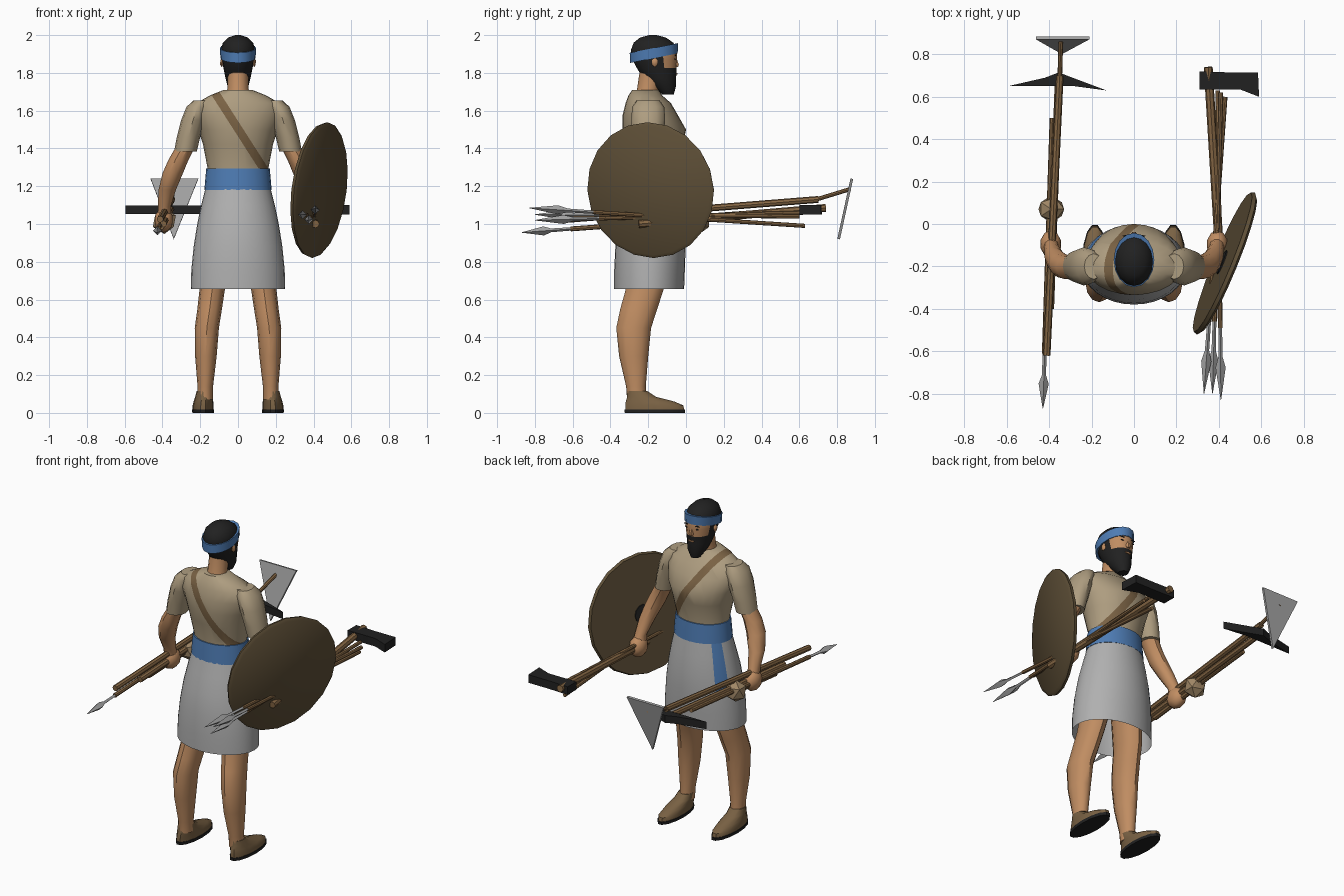
import bpy, bmesh, math
from mathutils import Vector, Matrix

cube = bpy.data.objects.get("Cube")
if cube:
    bpy.data.objects.remove(cube, do_unlink=True)


def paint(name, *rgb):
    lin = [(c / 255 / 12.92) if c < 11 else ((c / 255 + 0.055) / 1.055) ** 2.4 for c in rgb]
    m = bpy.data.materials.new(name)
    m.use_nodes = True
    m.diffuse_color = (*lin, 1)
    m.node_tree.nodes["Principled BSDF"].inputs["Base Color"].default_value = (*lin, 1)
    return m


SKIN = paint("skin", 192, 141, 98)
TUNIC = paint("tan cloth", 174, 157, 128)
LINEN = paint("pale linen", 176, 176, 176)
BLUE = paint("blue cloth", 78, 124, 180)
BLACK = paint("black", 33, 33, 33)
LEATHER = paint("leather", 122, 98, 68)
WOOD = paint("wood", 134, 103, 68)
STEEL = paint("steel", 165, 165, 165)
HIDE = paint("shield brown", 94, 79, 55)
STONE = paint("stone", 160, 135, 102)


def finish(name, bm, *mats, rule=None, angle=40):
    """Turn a bmesh into an object; rule(face centre) picks the material slot."""
    bmesh.ops.recalc_face_normals(bm, faces=bm.faces)
    for f in bm.faces:
        f.smooth = True
        if rule:
            f.material_index = int(rule(f.calc_center_median()))
    me = bpy.data.meshes.new(name)
    bm.to_mesh(me)
    bm.free()
    for m in mats:
        me.materials.append(m)
    me.set_sharp_from_angle(angle=math.radians(angle))
    ob = bpy.data.objects.new(name, me)
    bpy.context.collection.objects.link(ob)
    return ob


def loft(rings, sides=16, slope=0, caps=True):
    """Skin horizontal ellipses given as (z, x, y, rx, ry)."""
    bm = bmesh.new()
    loops = []
    for z, x, y, rx, ry in rings:
        turn = [2 * math.pi * i / sides for i in range(sides)]
        loops.append([bm.verts.new((x + rx * math.cos(a), y + ry * math.sin(a),
                                    z + slope * ry * math.sin(a))) for a in turn])
    for a, b in zip(loops, loops[1:]):
        for i in range(sides):
            j = (i + 1) % sides
            bm.faces.new((a[i], a[j], b[j], b[i]))
    if caps:
        bm.faces.new(loops[0])
        bm.faces.new(loops[-1])
    return bm


def spindle(name, a, b, profile, mat, sides=8):
    """Turned shape from a to b; profile lists (fraction along, radius)."""
    a, b = Vector(a), Vector(b)
    d = b - a
    bm = loft([(t * d.length, 0, 0, r, r) for t, r in profile], sides)
    bm.transform(Matrix.Translation(a) @ d.to_track_quat('Z', 'Y').to_matrix().to_4x4())
    return finish(name, bm, mat)


def rod(name, a, b, r, mat=WOOD, sides=8):
    return spindle(name, a, b, [(0, r), (1, r)], mat, sides)


def plate(name, pts, depth, mat):
    """Flat outline thickened along the depth vector."""
    bm = bmesh.new()
    d = Vector(depth)
    face = bm.faces.new([bm.verts.new(Vector(p) - d / 2) for p in pts])
    new = bmesh.ops.extrude_face_region(bm, geom=[face])["geom"]
    bmesh.ops.translate(bm, vec=d, verts=[v for v in new if isinstance(v, bmesh.types.BMVert)])
    return finish(name, bm, mat)


def ball(name, at, size, mat, detail=2):
    bm = bmesh.new()
    bmesh.ops.create_icosphere(bm, subdivisions=detail, radius=1)
    bm.transform(Matrix.Translation(at) @ Matrix.Diagonal((*size, 1)))
    return finish(name, bm, mat)


# Torso, cut along a diagonal shoulder strap
torso = loft([(1.2, 0, -.17, .165, .13), (1.3, 0, -.17, .162, .125), (1.42, 0, -.17, .185, .155),
              (1.5, 0, -.168, .21, .168), (1.58, 0, -.19, .235, .145), (1.64, 0, -.2, .22, .12),
              (1.68, 0, -.215, .15, .09), (1.71, 0, -.215, .075, .07)], 24)
strap_n = Vector((.842, 0, .54))
strap_d, strap_w = .812, .022
for s in (-1, 1):
    bmesh.ops.bisect_plane(torso, geom=torso.verts[:] + torso.edges[:] + torso.faces[:],
                           plane_co=strap_n * (strap_d + s * strap_w), plane_no=strap_n)
finish("tunic", torso, TUNIC, LEATHER,
       rule=lambda c: abs(strap_n.dot(c) - strap_d) < strap_w and c.z < 1.705)

# Belt, and a skirt with a hanging sash end at the wearer's side
finish("belt", loft([(1.18, 0, -.17, .178, .14), (1.24, 0, -.17, .173, .136),
                     (1.295, 0, -.17, .168, .132)], 24), BLUE)


def on_sash(c):
    a = math.degrees(math.atan2((c.y + .18) / .17, c.x / .21))
    return c.z > .88 and 133 < a < 158


finish("skirt", loft([(.655, 0, -.195, .25, .185), (.76, 0, -.193, .247, .187), (.88, 0, -.188, .235, .186),
                      (1.0, 0, -.182, .216, .175), (1.1, 0, -.175, .195, .155),
                      (1.2, 0, -.17, .17, .135)], 32, caps=False), LINEN, BLUE, rule=on_sash)

# Neck and head: black hair and beard around a bare face
finish("neck", loft([(1.66, 0, -.21, .07, .065), (1.72, 0, -.2, .055, .058),
                     (1.81, 0, -.18, .055, .065)], 12), SKIN)
finish("head", loft([(1.685, 0, -.095, .028, .03), (1.73, 0, -.115, .055, .062), (1.775, 0, -.14, .067, .088),
                     (1.825, 0, -.155, .077, .105), (1.87, 0, -.165, .086, .118),
                     (1.92, 0, -.17, .092, .122), (1.96, 0, -.172, .08, .105),
                     (1.987, 0, -.175, .052, .068), (2.0, 0, -.175, .015, .02)], 16),
       BLACK, SKIN, rule=lambda c: c.y > -.13 and 1.826 < c.z < 1.92)
finish("headband", loft([(1.878, 0, -.17, .093, .126), (1.932, 0, -.17, .096, .128)], 16, slope=.2), BLUE)
spindle("nose", (0, -.058, 1.885), (0, -.05, 1.83), [(0, .006), (.8, .016), (1, .01)], SKIN, 6)
plate("mouth", [(-.02, -.05, 1.80), (.02, -.05, 1.80), (.015, -.05, 1.792), (-.015, -.05, 1.792)],
      (0, .008, 0), SKIN)

for side, s in (("left", 1), ("right", -1)):
    # Face details
    ball(f"{side}_ear", (s * .086, -.165, 1.855), (.01, .018, .025), SKIN, 1)
    ball(f"{side}_eye", (s * .034, -.058, 1.873), (.015, .004, .005), BLACK, 1)
    ball(f"{side}_eyebrow", (s * .036, -.056, 1.893), (.022, .004, .004), BLACK, 1)

    # Sleeve, arm and fist
    finish(f"{side}_sleeve", loft([(1.655, s * .19, -.2, .045, .06), (1.62, s * .215, -.2, .058, .085),
                                   (1.55, s * .238, -.2, .063, .09), (1.46, s * .262, -.2, .062, .08),
                                   (1.385, s * .278, -.2, .06, .07)], 12), TUNIC)
    finish(f"{side}_arm", loft([(1.42, s * .272, -.2, .05, .058), (1.34, s * .315, -.205, .053, .056),
                                (1.27, s * .345, -.195, .054, .058), (1.18, s * .375, -.16, .046, .05),
                                (1.09, s * .39, -.115, .034, .038), (1.04, s * .39, -.1, .036, .045)],
                               10), SKIN)
    ball(f"{side}_hand", (s * .393, -.095, 1.02), (.05, .065, .065), SKIN)

    # Leg and sandalled foot
    finish(f"{side}_leg", loft([(.07, s * .175, -.26, .042, .052), (.14, s * .173, -.265, .041, .052),
                                (.3, s * .17, -.277, .057, .077), (.45, s * .165, -.277, .064, .092),
                                (.55, s * .15, -.25, .065, .098), (.65, s * .137, -.22, .067, .1),
                                (.88, s * .1, -.185, .075, .11)], 12), SKIN)
    finish(f"{side}_foot", loft([(.015, s * .185, -.165, .055, .16), (.04, s * .185, -.168, .055, .157),
                                 (.06, s * .183, -.19, .052, .132), (.085, s * .18, -.235, .047, .078),
                                 (.115, s * .176, -.258, .043, .055)], 14), LEATHER)
    finish(f"{side}_sole", loft([(0, s * .185, -.165, .057, .163), (.018, s * .185, -.165, .058, .165)],
                                14), BLACK)

# Round shield tilted outward, with a dark grip on the inner side
shield_at, out = Vector((.428, -.185, 1.18)), Vector((.918, -.376, -.12)).normalized()
spindle("shield", shield_at - out * .012, shield_at + out * .018,
        [(0, .355), (.6, .362), (1, .345)], HIDE, 20)
rod("shield_grip", shield_at - out * .018, shield_at - out * .01, .06, BLACK, 12)


def spear(name, tip, end, head, r):
    """Long shaft with a faceted leaf blade."""
    tip, end = Vector(tip), Vector(end)
    neck = tip + (end - tip).normalized() * head
    rod(name + "_shaft", neck, end, r)
    spindle(name + "_blade", neck, tip, [(0, .009), (.4, .01), (.55, .024), (1, .001)], STEEL, 4)


# Three javelins held in the left hand
for i, (tip, end) in enumerate([((.33, -.8, 1.05), (.43, .6, 1.04)),
                                ((.37, -.8, 1.02), (.41, .62, 1.06)),
                                ((.41, -.83, 1.085), (.395, .63, .99))]):
    spear(f"javelin_{i + 1}", tip, end, .34, .011)

# Axe in the left hand
rod("axe_handle", (.41, -.25, 1.0), (.35, .74, 1.085), .021)
plate("axe_head", [(.31, .635, 1.075), (.31, .72, 1.075), (.45, .715, 1.075), (.585, .715, 1.075),
                   (.59, .6, 1.075), (.5, .635, 1.075)], (0, 0, .05), BLACK)

# Spear and mace in the right hand
spear("spear", (-.43, -.87, .955), (-.385, .5, 1.055), .26, .013)
rod("mace_handle", (-.405, -.3, .985), (-.39, .07, 1.01), .016)
ball("mace_head", (-.39, .07, 1.015), (.068, .062, .068), STONE, 1)

# Pick in the right hand
rod("pick_handle", (-.395, -.4, 1.0), (-.355, .7, 1.08), .018)
plate("pick_head", [(x, y, 1.075) for x, y in ((-.595, .65), (-.42, .69), (-.355, .715), (-.29, .69),
                                               (-.13, .63), (-.28, .65), (-.42, .65))],
      (0, 0, .045), BLACK)

# Hoe in the right hand, with a bent neck and triangular blade
rod("hoe_handle", (-.412, -.62, 1.025), (-.35, .7, 1.13), .018)
rod("hoe_neck", (-.35, .69, 1.13), (-.345, .87, 1.185), .011)
plate("hoe_blade", [(-.463, .878, 1.24), (-.21, .878, 1.24), (-.34, .808, .92)], (0, .014, -.003), STEEL)
